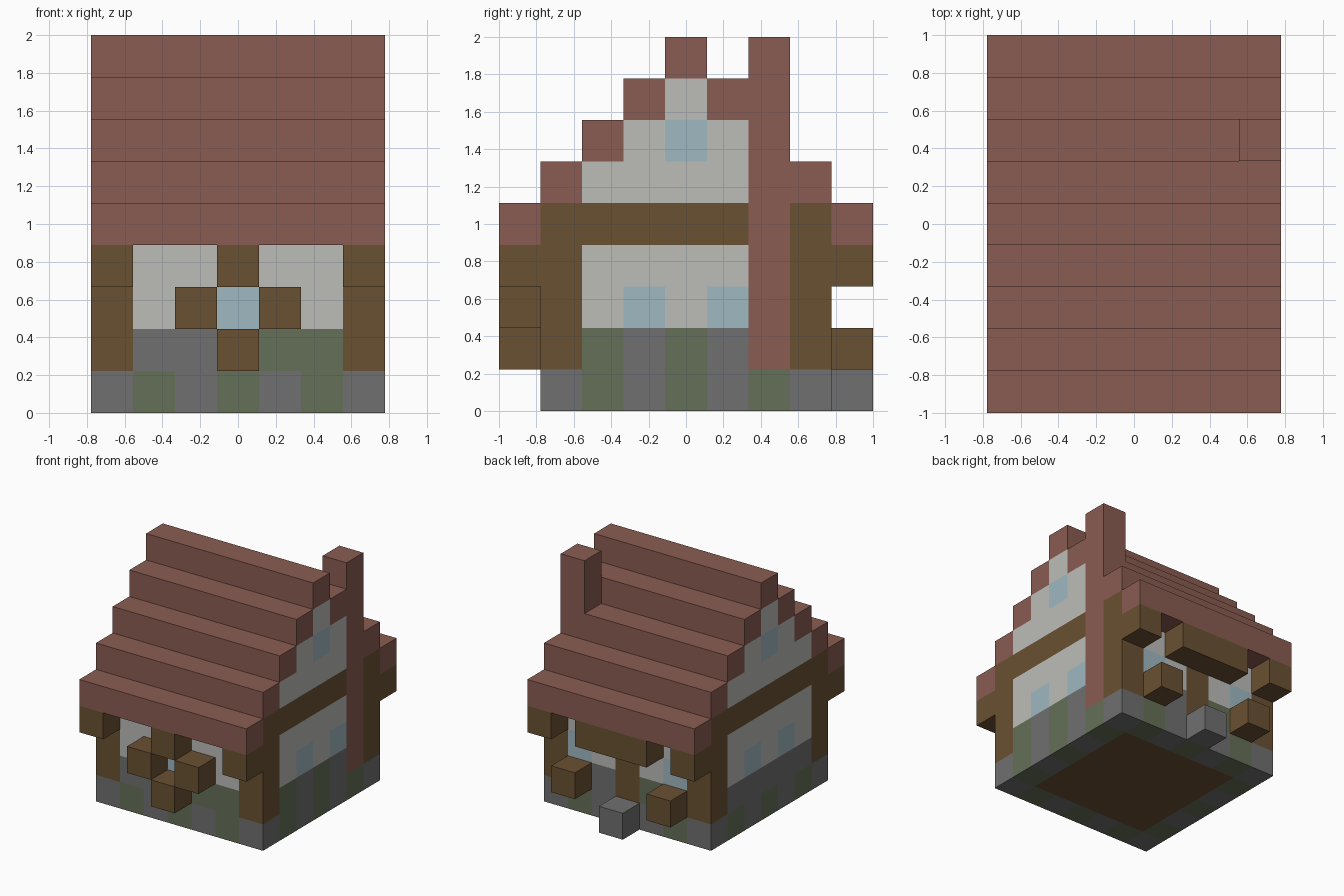
import bpy
import bmesh
from mathutils import Vector

cube = bpy.data.objects.get("Cube")
if cube:
    bpy.data.objects.remove(cube, do_unlink=True)

U = 2 / 9  # edge length of one building block


def linear(c):
    c /= 255
    return c / 12.92 if c <= 0.04045 else ((c + 0.055) / 1.055) ** 2.4


def material(name, r, g, b):
    mat = bpy.data.materials.new(name)
    colour = (linear(r), linear(g), linear(b), 1)
    mat.diffuse_color = colour
    mat.use_nodes = True
    bsdf = mat.node_tree.nodes["Principled BSDF"]
    bsdf.inputs["Base Color"].default_value = colour
    bsdf.inputs["Roughness"].default_value = 0.9
    return mat


MATS = {
    "r": material("red roof tile", 138, 92, 82),
    "b": material("brown wood", 106, 81, 50),
    "w": material("white plaster", 188, 188, 185),
    "s": material("grey stone", 112, 112, 112),
    "m": material("mossy stone", 101, 112, 88),
    "g": material("pale blue glass", 159, 184, 193),
}
KEYS = list(MATS)
AXES = [Vector((1, 0, 0)), Vector((0, 1, 0)), Vector((0, 0, 1))]


def blocks(name, cells):
    """Mesh the outer shell of unit blocks given as {(i, j, k): colour key}."""
    used = [key for key in KEYS if key in cells.values()]
    mesh = bpy.data.meshes.new(name)
    for key in used:
        mesh.materials.append(MATS[key])
    bm = bmesh.new()
    for cell, key in cells.items():
        centre = Vector(cell) + AXES[2] / 2
        for a in range(3):
            for sign in (-1, 1):
                n = AXES[a] * sign
                if tuple(int(v) for v in Vector(cell) + n) in cells:
                    continue
                u = AXES[(a + 1) % 3] / 2
                v = n.cross(u)
                mid = centre + n / 2
                corners = (mid - u - v, mid + u - v, mid + u + v, mid - u + v)
                face = bm.faces.new([bm.verts.new(p * U) for p in corners])
                face.material_index = used.index(key)
    bmesh.ops.remove_doubles(bm, verts=bm.verts[:], dist=0.001)
    bm.to_mesh(mesh)
    bm.free()
    obj = bpy.data.objects.new(name, mesh)
    bpy.context.collection.objects.link(obj)
    return obj


def box(name, key, i, j, k):
    """Single box over inclusive block ranges, given as (first, last) or one index."""
    spans = [s if isinstance(s, tuple) else (s, s) for s in (i, j, k)]
    lo = Vector([s[0] for s in spans]) - Vector((0.5, 0.5, 0))
    hi = Vector([s[1] for s in spans]) + Vector((0.5, 0.5, 1))
    mesh = bpy.data.meshes.new(name)
    mesh.materials.append(MATS[key])
    bm = bmesh.new()
    bmesh.ops.create_cube(bm, size=1)
    for v in bm.verts:
        v.co = Vector([(lo[a] + (v.co[a] + 0.5) * (hi[a] - lo[a])) * U for a in range(3)])
    bm.to_mesh(mesh)
    bm.free()
    obj = bpy.data.objects.new(name, mesh)
    bpy.context.collection.objects.link(obj)
    return obj


def wall(name, rows, place):
    """Wall from text rows listed upward from the foundation; a dot is a gap."""
    cells = {}
    for k, row in enumerate(rows, 1):
        for c, key in enumerate(row, -2):
            if key != ".":
                cells[place(c, k)] = key
    blocks(name, cells)


# Foundation ring in checkered stone, with a wooden floor inside
span = range(-3, 4)
blocks("foundation", {(i, j, 0): "m" if (i + j) % 2 else "s"
                      for i in span for j in span if max(abs(i), abs(j)) == 3})
box("floor", "b", (-2, 2), (-2, 2), 0)
box("door_step", "s", 0, 4, 0)

# Walls
wall("front_wall", ["sssmm", "wwgww", "wwwww"], lambda c, k: (c, -3, k))
wall("back_wall", ["mmbss", "gwbwg", "wwwww"], lambda c, k: (c, 3, k))
wall("left_wall", ["msms.", "wgwg.", "wwww.", "bbbb.", "wwww.", ".wgw.", "..w.."],
     lambda c, k: (3, c, k))
wall("right_wall", ["sssss", "wgwgw", "wwwww", "bbbbb", "wwwww", ".wgw.", "..w.."],
     lambda c, k: (-3, c, k))

# Corner posts and the eave brackets next to them
for i, side in ((3, "left"), (-3, "right")):
    for j, end in ((-1, "front"), (1, "back")):
        box(f"{end}_{side}_post", "b", i, 3 * j, (1, 4))
        box(f"{end}_{side}_bracket", "b", i, 4 * j, 3)

# Front window frame
box("window_sill", "b", 0, -4, 1)
box("window_lintel", "b", 0, -4, 3)
for i, side in ((1, "left"), (-1, "right")):
    box(f"{side}_shutter", "b", i, -4, 2)
    box(f"back_{side}_planter", "b", 2 * i, 4, 1)

# Canopy over the back door
box("door_canopy", "b", (-1, 1), 4, 3)

# Stepped roof, leaving room for the chimney in one course
for j in range(-4, 5):
    box(f"roof_course_{j + 5}", "r", (-3, 2 if j == 2 else 3), j, 8 - abs(j))
box("chimney", "r", 3, 2, (1, 8))
